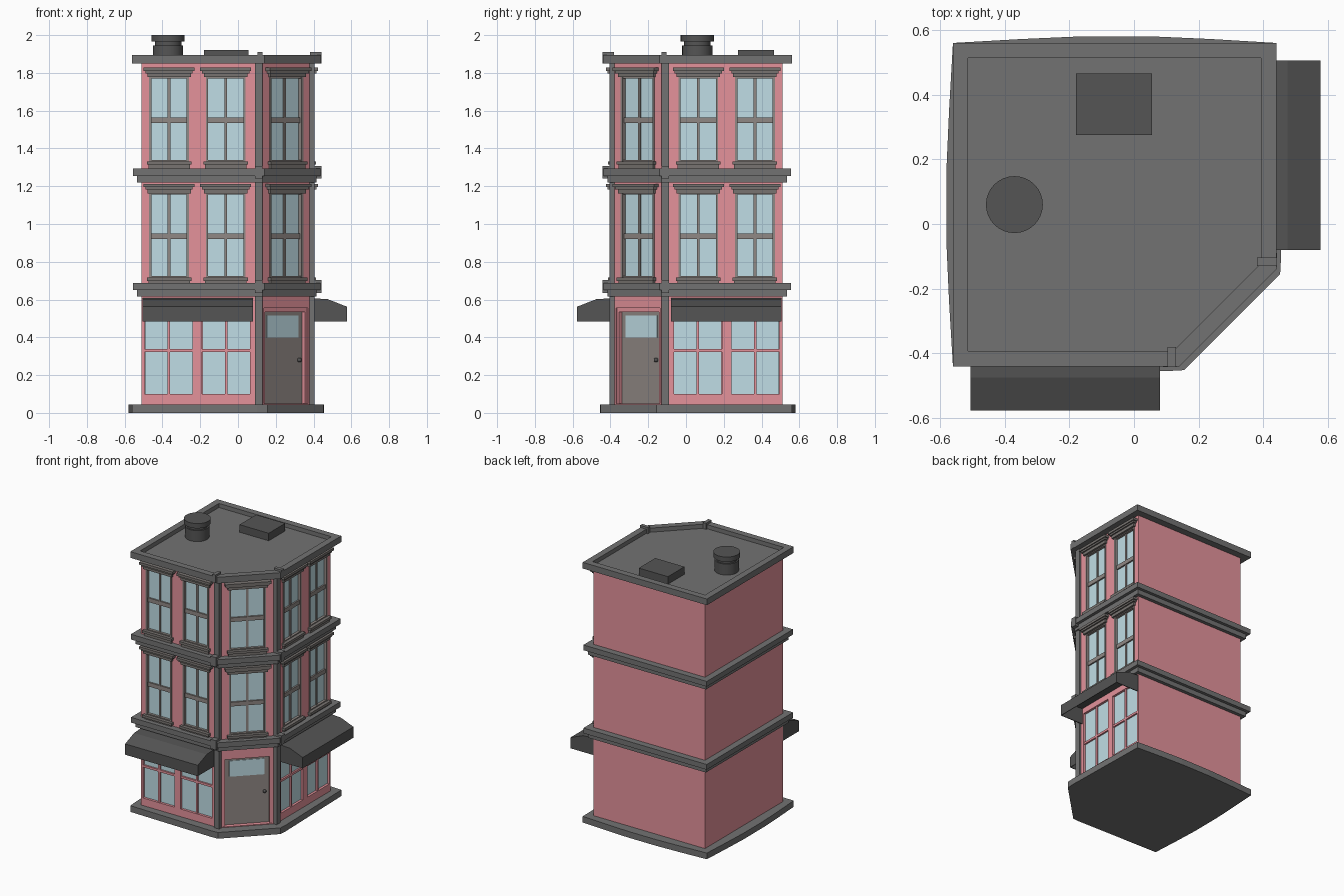
import bpy, bmesh, math
from mathutils import Matrix, Vector

if "Cube" in bpy.data.objects:
    bpy.data.objects.remove(bpy.data.objects["Cube"])


def material(name, rgb):
    m = bpy.data.materials.new(name)
    m.diffuse_color = (*rgb, 1)
    m.use_nodes = True
    m.node_tree.nodes["Principled BSDF"].inputs["Base Color"].default_value = m.diffuse_color
    return m


PINK = material("pink_wall", (0.78, 0.29, 0.33))
GLASS = material("pale_glass", (0.53, 0.73, 0.79))
FRAME = material("frame_brown", (0.28, 0.25, 0.235))
TRIM = material("trim_brown_grey", (0.19, 0.175, 0.165))
STONE = material("stone_grey", (0.17, 0.17, 0.17))
DARK = material("dark_grey", (0.09, 0.09, 0.09))

# Local wall frames: x along the wall, -y outward, z up
FRONT = Matrix.Translation((0, -0.39, 0))
RIGHT = Matrix.Translation((0.39, 0, 0)) @ Matrix.Rotation(math.pi / 2, 4, 'Z')
CORNER = Matrix.Translation((0.255, -0.255, 0)) @ Matrix.Rotation(math.pi / 4, 4, 'Z')
SIDES = (("front", FRONT, 1), ("right", RIGHT, -1))


def finish(name, bm, mat=None):
    bmesh.ops.recalc_face_normals(bm, faces=bm.faces)
    me = bpy.data.meshes.new(name)
    bm.to_mesh(me)
    bm.free()
    if mat:
        me.materials.append(mat)
    ob = bpy.data.objects.new(name, me)
    bpy.context.collection.objects.link(ob)
    return ob


def boxes(name, M, items, mat=STONE):
    """Several boxes (centre x, half width, y0, y1, z0, z1) in one object."""
    bm = bmesh.new()
    add_boxes(bm, M, items)
    return finish(name, bm, mat)


def add_boxes(bm, M, items):
    for cx, hw, y0, y1, z0, z1 in items:
        T = Matrix.Translation((cx, (y0 + y1) / 2, (z0 + z1) / 2))
        S = Matrix.Diagonal((2 * hw, y1 - y0, z1 - z0, 1))
        bmesh.ops.create_cube(bm, size=1, matrix=M @ T @ S)


def outline(d):
    """Building footprint with cut corner, grown by d."""
    return [(-.51 - d, .51 + d), (-.51 - d, -.39 - d), (.12 + .414 * d, -.39 - d),
            (.39 + d, -.12 - .414 * d), (.39 + d, .51 + d)]


def prism(name, pts, z0, z1, mat=STONE, rim=None):
    bm = bmesh.new()
    f = bm.faces.new([bm.verts.new((x, y, z0)) for x, y in pts])
    r = bmesh.ops.extrude_face_region(bm, geom=[f])
    top = [v for v in r["geom"] if isinstance(v, bmesh.types.BMVert)]
    bmesh.ops.translate(bm, verts=top, vec=(0, 0, z1 - z0))
    bmesh.ops.recalc_face_normals(bm, faces=bm.faces)
    if rim:
        tf = max(bm.faces, key=lambda q: q.calc_center_median().z)
        bmesh.ops.inset_region(bm, faces=[tf], thickness=rim[0], use_even_offset=True)
        r = bmesh.ops.extrude_discrete_faces(bm, faces=[tf])
        bmesh.ops.translate(bm, verts=r["faces"][0].verts[:], vec=(0, 0, -rim[1]))
    return finish(name, bm, mat)


# Plinth with bowed back and left sides
left = [(-.56, .56), (-.572, .35), (-.58, .17), (-.58, -.06), (-.572, -.24), (-.56, -.44)]
back = [(-y, -x) for x, y in reversed(left)][:-1]
prism("plinth", left + [(.10, -.455), (.155, -.452), (.452, -.155), (.455, -.10)] + back, 0, .045)

# Wall body with recessed openings
walls = prism("walls", outline(0), .04, 1.86, PINK)
cut = bmesh.new()
SHOP, UP = (-.367, -.063), (-.365, -.065)
FLOORS = ((.715, 1.165), (1.33, 1.78))
for _, M, s in SIDES:
    add_boxes(cut, M, [(s * c, .127, -.1, .03, .10, .56) for c in SHOP])
    add_boxes(cut, M, [(s * c, .105, -.1, .03, a, b) for c in UP for a, b in FLOORS])
add_boxes(cut, CORNER, [(0, .124, -.1, .03, a, b) for a, b in FLOORS])
add_boxes(cut, CORNER, [(0, .165, -.1, .04, .05, .555)])
cutter = finish("opening_cutter", cut)
mod = walls.modifiers.new("openings", 'BOOLEAN')
mod.object = cutter
mod.solver = 'EXACT'
dg = bpy.context.evaluated_depsgraph_get()
cut_mesh = bpy.data.meshes.new_from_object(walls.evaluated_get(dg))
walls.modifiers.clear()
walls.data = cut_mesh
cut_mesh.materials.clear()
cut_mesh.materials.append(PINK)
bpy.data.objects.remove(cutter)


def upper_window(name, M, c, hw, z0, z1):
    """Sash window with panes, frame, stepped header and sill."""
    mid = (z0 + z1) / 2 - .005
    boxes(name + "_glass", M, [(c, hw - .002, .018, .029, z0 + .002, z1 - .002)], GLASS)
    b = .006
    boxes(name + "_frame", M, [
        (c - hw + b, b, -.004, .025, z0, z1), (c + hw - b, b, -.004, .025, z0, z1),
        (c, .007, .010, .025, z0, z1), (c, hw, .007, .025, mid - .015, mid + .015),
        (c, hw, 0, .025, z1 - .009, z1), (c, hw, 0, .025, z0, z0 + .009)], FRAME)
    boxes(name + "_header", M, [
        (c, hw + .03, -.034, .005, z1 + .030, z1 + .048),
        (c, hw + .02, -.026, .005, z1 + .018, z1 + .030),
        (c, hw + .01, -.016, .005, z1 - .003, z1 + .018)], TRIM)
    boxes(name + "_sill", M, [
        (c, hw + .013, -.024, .02, z0 - .016, z0 + .002),
        (c, hw + .005, -.014, .005, z0 - .038, z0 - .016)], TRIM)


for n, (z0, z1) in enumerate(FLOORS, 2):
    for side, M, s in SIDES:
        for k, c in enumerate(UP):
            upper_window(f"{side}_window_{n}_{k}", M, s * c, .105, z0, z1)
    upper_window(f"corner_window_{n}", CORNER, 0, .124, z0, z1)

# Shop windows with pink glazing bars, and awnings
for side, M, s in SIDES:
    for k, c in enumerate(SHOP):
        c *= s
        boxes(f"{side}_shop_glass_{k}", M, [(c, .126, .016, .029, .101, .559)], GLASS)
        boxes(f"{side}_shop_bars_{k}", M, [
            (c, .007, .004, .02, .10, .56), (c, .127, .004, .02, .322, .338)], PINK)
    bm = bmesh.new()
    prof = [(0, .607), (-.085, .602), (-.187, .562), (-.187, .483), (0, .483)]
    xa, xb = sorted((s * -.505, s * .08))
    ends = [[bm.verts.new(M @ Vector((x, y, z))) for y, z in prof] for x in (xa, xb)]
    for e in ends:
        bm.faces.new(e)
    for i in range(3):
        bm.faces.new((ends[0][i], ends[0][i + 1], ends[1][i + 1], ends[1][i]))
    awning = finish(f"{side}_awning", bm, DARK)
    sol = awning.modifiers.new("thickness", 'SOLIDIFY')
    sol.thickness = .006
    sol.offset = -1

# Corner door, stepped frame, pane and knob
boxes("door_frame", CORNER, [
    (-.1575, .0075, .008, .04, .05, .555), (.1575, .0075, .008, .04, .05, .555),
    (0, .165, .008, .04, .535, .555)], PINK)
boxes("door", CORNER, [(0, .15, .03, .041, .05, .535)], FRAME)
boxes("door_pane", CORNER, [(0, .117, .026, .034, .40, .515)], GLASS)
bm = bmesh.new()
bmesh.ops.create_uvsphere(bm, u_segments=12, v_segments=8, radius=.012,
                          matrix=CORNER @ Matrix.Translation((.118, .018, .28)))
finish("door_knob", bm, DARK)

# Floor bands and roof cornice with parapet
for n, z in enumerate((.615, 1.22), 1):
    prism(f"band_lower_{n}", outline(.025), z, z + .04)
    prism(f"band_upper_{n}", outline(.047), z + .035, z + .073)
prism("roof_cornice", outline(.05), 1.85, 1.895, STONE, (.047, .03))

# Pilasters beside the cut corner, with blocks at each band
for side, M, s in SIDES:
    c = s * .11
    boxes(f"{side}_pilaster", M, [
        (c, .021, -.014, .02, .04, 1.86), (c, .021, -.052, .02, .635, .703),
        (c, .021, -.052, .02, 1.24, 1.308)])
    boxes(f"{side}_roof_block", M, [(s * .117, .013, -.053, .01, 1.85, 1.91)])

# Roof hatch and round vent
boxes("roof_hatch", Matrix(), [(-.0625, .1175, .275, .465, 1.86, 1.92)], DARK)
bm = bmesh.new()
for r, z0, z1 in ((.08, 1.86, 1.945), (.07, 1.94, 1.97), (.088, 1.965, 2.0)):
    bmesh.ops.create_cone(bm, cap_ends=True, segments=32, radius1=r, radius2=r, depth=z1 - z0,
                          matrix=Matrix.Translation((-.37, .06, (z0 + z1) / 2)))
vent = finish("roof_vent", bm, DARK)
bpy.context.view_layer.objects.active = vent
vent.select_set(True)
bpy.ops.object.shade_smooth_by_angle()
